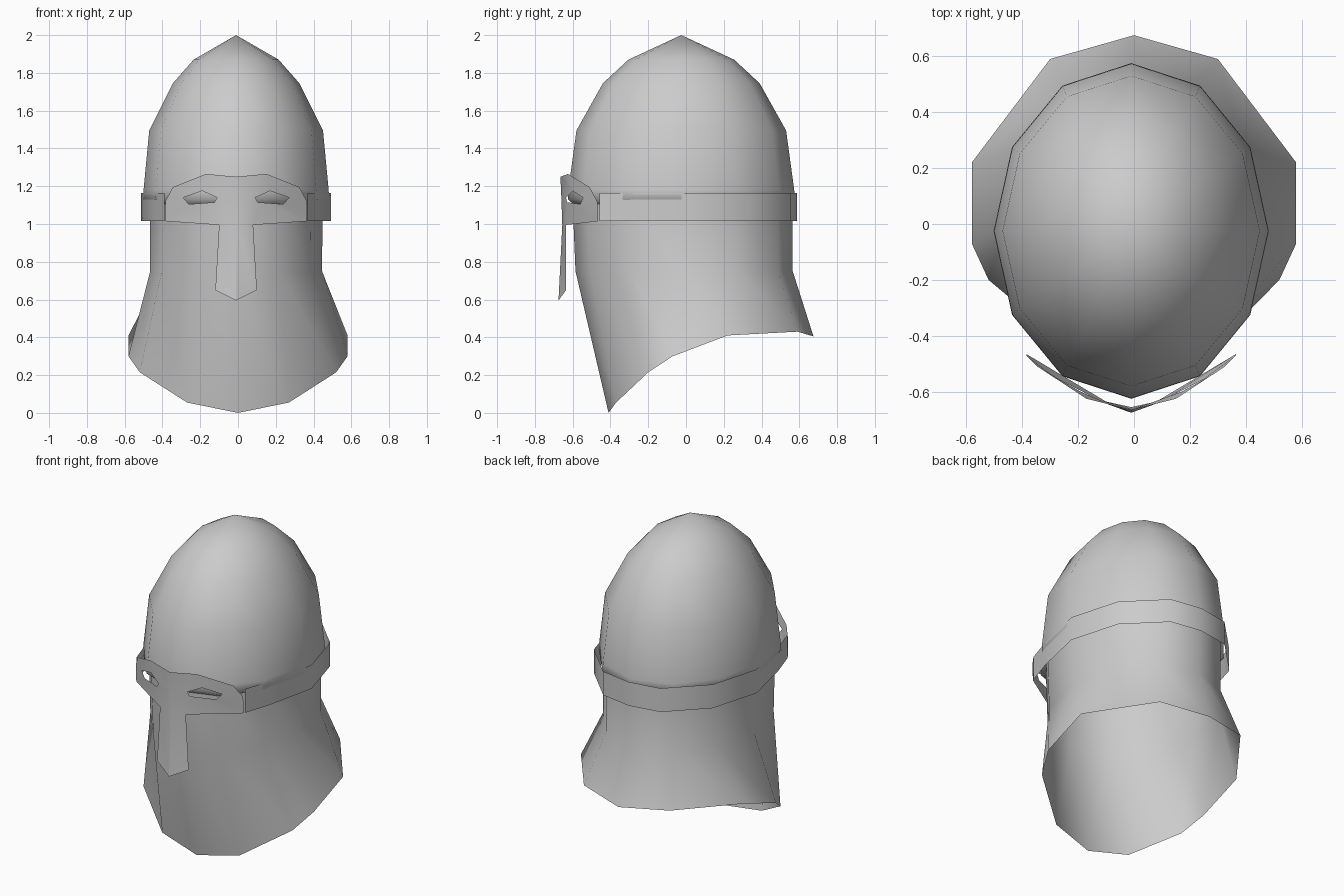
import bpy, bmesh, math

if "Cube" in bpy.data.objects:
    bpy.data.objects.remove(bpy.data.objects["Cube"])

steel = bpy.data.materials.new("steel_grey")
steel.diffuse_color = (0.6, 0.6, 0.6, 1)
steel.use_nodes = True
steel.node_tree.nodes["Principled BSDF"].inputs["Base Color"].default_value = steel.diffuse_color
CX = -0.01  # slight sideways offset of the helmet


def make(name, verts, faces, angle=180, flip=False):
    me = bpy.data.meshes.new(name)
    me.from_pydata(verts, [], faces)
    me.materials.append(steel)
    bm = bmesh.new()
    bm.from_mesh(me)
    bmesh.ops.remove_doubles(bm, verts=bm.verts, dist=1e-4)
    bmesh.ops.recalc_face_normals(bm, faces=bm.faces)
    if flip:
        bmesh.ops.reverse_faces(bm, faces=bm.faces)
    bm.to_mesh(me)
    bm.free()
    ob = bpy.data.objects.new(name, me)
    bpy.context.collection.objects.link(ob)
    bpy.ops.object.select_all(action='DESELECT')
    ob.select_set(True)
    bpy.context.view_layer.objects.active = ob
    bpy.ops.object.shade_smooth_by_angle(angle=math.radians(angle))
    return ob


def ring(rx, ry, cy, z, n=12):
    # starts at the back and goes round
    return [(CX + rx * math.sin(2 * math.pi * i / n),
             cy + ry * math.cos(2 * math.pi * i / n), z) for i in range(n)]


def loft(rings, closed=True):
    n = len(rings[0])
    m = n if closed else n - 1
    verts = [v for r in rings for v in r]
    faces = [(k * n + i, k * n + (i + 1) % n, (k + 1) * n + (i + 1) % n, (k + 1) * n + i)
             for k in range(len(rings) - 1) for i in range(m)]
    return verts, faces


# dome: twelve-sided oval cap with an inward-turned rim
profile = [(.45, .565, 1.10), (.492, .60, 1.13), (.49, .598, 1.18), (.46, .555, 1.495),
           (.335, .415, 1.745), (.225, .28, 1.87)]
verts, faces = loft([ring(rx, ry, -.025, z) for rx, ry, z in profile])
base = len(verts) - 12
verts.append((CX, -.025, 2.0))
faces += [(base + i, base + (i + 1) % 12, len(verts) - 1) for i in range(12)]
make("dome", verts, faces)

# neck_guard: straight collar flaring to a slanted, open lower edge
half = [(0, .675, .405), (.3, .59, .43), (.58, .22, .41), (.58, -.07, .30),
        (.52, -.2, .215), (.27, -.37, .055), (0, -.41, 0)]
hem = half + [(-x, y, z) for x, y, z in half[-2:0:-1]]
verts, faces = loft([hem, ring(.455, .575, -.01, .75), ring(.458, .583, -.018, 1.13)])
make("neck_guard", verts, faces)

# band: strap round the back, open at the front
side = [(.378, -.457), (.435, -.28), (.503, .03), (.415, .34), (.2, .555)]
path = side + [(0, .588)] + [(-x, y) for x, y in side[::-1]]
verts, faces = loft([[(CX + x, y, z) for x, y in path] for z in (1.015, 1.165)], False)
ob = make("band", verts, faces, 40)
if ob.data.polygons[0].normal.x < 0:
    ob.data.flip_normals()

# face_mask: mirrored plate with eye holes and a nose guard
pts = [(0, -.665, 1.25), (.16, -.625, 1.265), (.335, -.51, 1.195), (.375, -.47, 1.12),
       (.375, -.465, 1.015), (.09, -.635, .995), (0, -.655, .995), (.11, -.635, .65),
       (0, -.675, .595), (.10, -.635, 1.14), (.18, -.60, 1.175), (.28, -.545, 1.14),
       (.25, -.56, 1.105), (.115, -.63, 1.115), (0, -.66, 1.14)]
plate = [(0, 14, 9), (0, 9, 10, 1), (1, 10, 11, 2), (2, 11, 3), (3, 11, 12, 4),
         (4, 12, 13, 5), (5, 13, 9, 14, 6), (6, 8, 7, 5)]
verts = [(CX + s * x, y, z) for s in (1, -1) for x, y, z in pts]
faces = plate + [tuple(i + len(pts) for i in f[::-1]) for f in plate]
ob = make("face_mask", verts, faces, 30)
if ob.data.polygons[0].normal.y > 0:
    ob.data.flip_normals()
